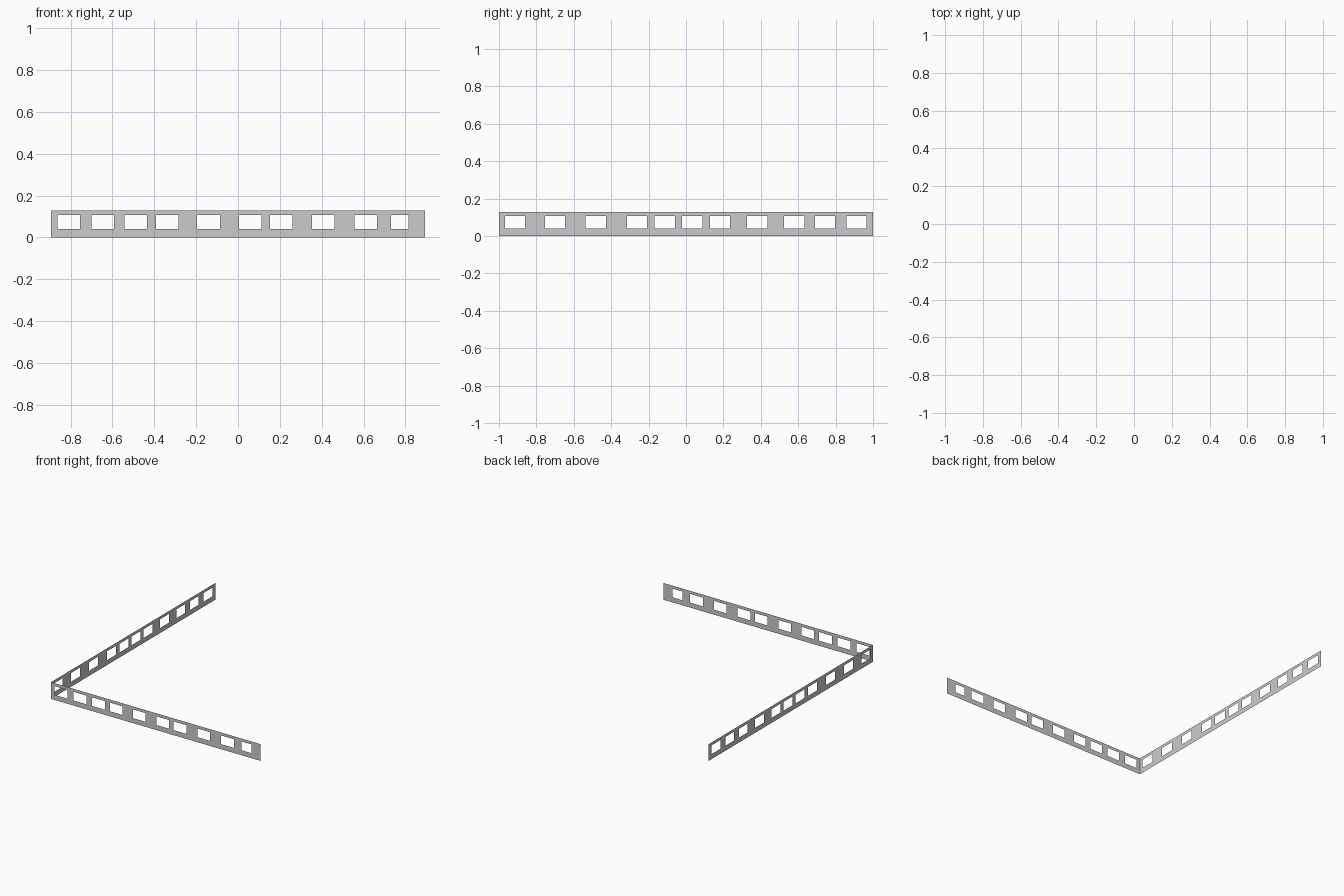
import bpy, bmesh
from mathutils import Vector

if "Cube" in bpy.data.objects:
    bpy.data.objects.remove(bpy.data.objects["Cube"])

HALF_X, HALF_Y = 0.893, 1.0
LEVELS = [0.0, 0.039, 0.106, 0.129]   # base, sill, window head, top


def window_wall(name, half, windows, place, flip):
    """Thin wall strip with rectangular window openings."""
    cuts = [-half] + [e for w in windows for e in w] + [half]
    bm = bmesh.new()
    grid = [[bm.verts.new(Vector(place(u, z))) for z in LEVELS] for u in cuts]
    for i in range(len(cuts) - 1):
        for j in range(3):
            if i % 2 == 1 and j == 1:      # leave the opening
                continue
            quad = [grid[i][j], grid[i + 1][j], grid[i + 1][j + 1], grid[i][j + 1]]
            bm.faces.new(quad[::-1] if flip else quad)
    mesh = bpy.data.meshes.new(name)
    bm.to_mesh(mesh)
    bm.free()
    obj = bpy.data.objects.new(name, mesh)
    bpy.context.collection.objects.link(obj)
    return obj


# Front wall: the last window is narrower
front = [(s, s + 0.108) for s in
         (-0.862, -0.70, -0.542, -0.392, -0.195, 0.004, 0.152, 0.354, 0.556)]
front.append((0.732, 0.814))
window_wall("front_wall", HALF_X, front, lambda u, z: (u, -HALF_Y, z), False)

# Left side wall
side = [(s, s + 0.108) for s in
        (-0.969, -0.755, -0.536, -0.316, -0.168, -0.021,
         0.127, 0.327, 0.525, 0.689, 0.857)]
window_wall("left_wall", HALF_Y, side, lambda u, z: (-HALF_X, u, z), True)
